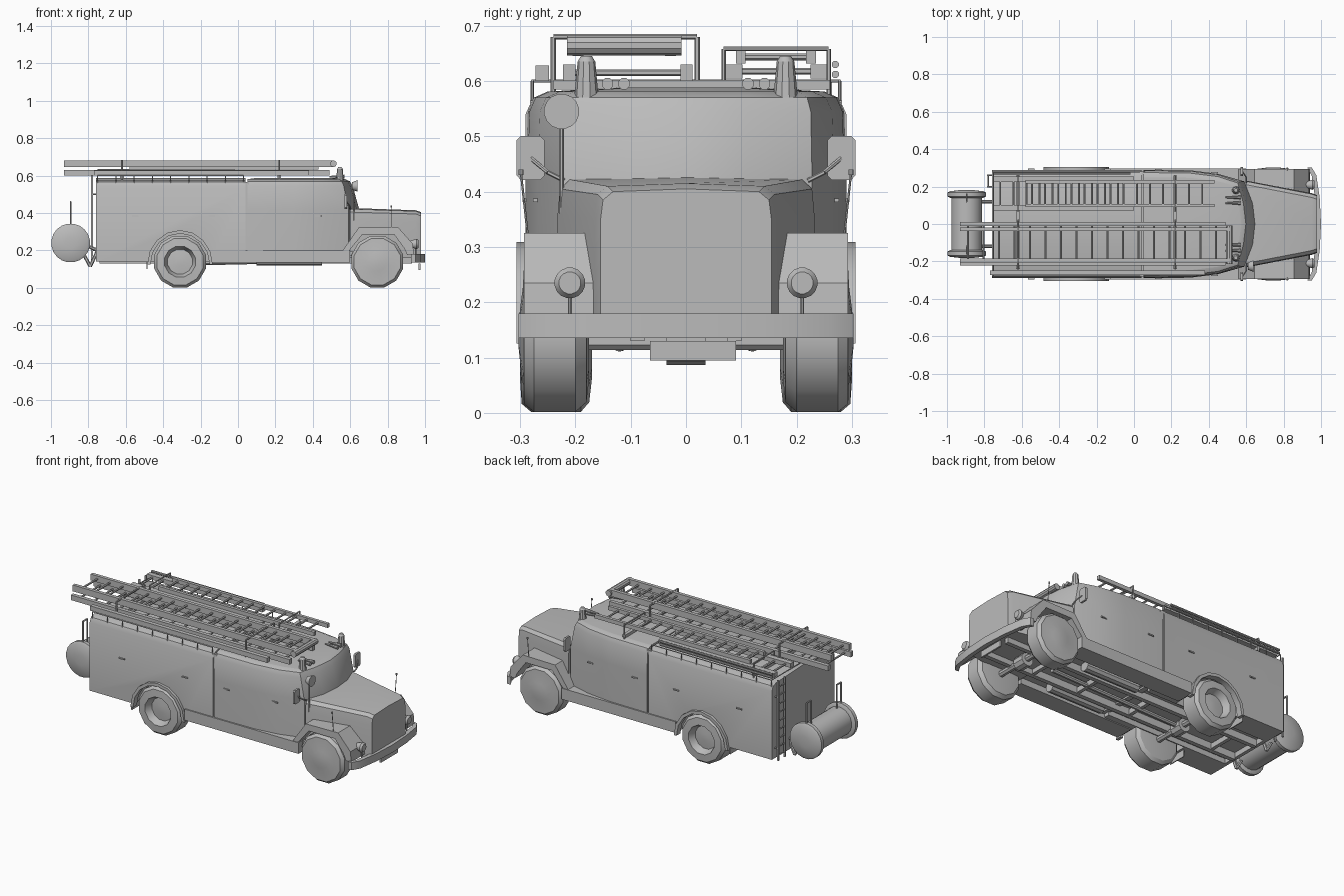
import bpy, bmesh, math
from mathutils import Vector

cube = bpy.data.objects.get("Cube")
if cube:
    bpy.data.objects.remove(cube, do_unlink=True)

grey = bpy.data.materials.new("plain grey")
grey.use_nodes = True
GREY = (0.5, 0.5, 0.5, 1)
grey.diffuse_color = GREY
grey.node_tree.nodes["Principled BSDF"].inputs["Base Color"].default_value = GREY
parts = []


def finish(name, bm):
    bmesh.ops.recalc_face_normals(bm, faces=bm.faces)
    mesh = bpy.data.meshes.new(name)
    bm.to_mesh(mesh)
    bm.free()
    mesh.materials.append(grey)
    ob = bpy.data.objects.new(name, mesh)
    bpy.context.collection.objects.link(ob)
    parts.append(ob)
    return ob


def loft(bm, rings, caps=True):
    """Skin a run of closed rings that have equal point counts."""
    rows = [[bm.verts.new(p) for p in r] for r in rings]
    n = len(rows[0])
    for a, b in zip(rows, rows[1:]):
        for i in range(n):
            j = (i + 1) % n
            bm.faces.new((a[i], a[j], b[j], b[i]))
    if caps:
        bm.faces.new(rows[0])
        bm.faces.new(rows[-1])


def box(bm, x0, x1, y0, y1, z0, z1):
    loft(bm, [[(x0, y0, z), (x1, y0, z), (x1, y1, z), (x0, y1, z)] for z in (z0, z1)])


def rod(bm, a, b, r, r2=None, n=8):
    """Round bar, or a cone, between two points."""
    a, b = Vector(a), Vector(b)
    turn = (b - a).to_track_quat('Z', 'Y')
    circle = [Vector((math.cos(t), math.sin(t), 0)) for t in
              (2 * math.pi * (i + 0.5) / n for i in range(n))]
    loft(bm, [[a + turn @ (c * r) for c in circle],
              [b + turn @ (c * (r if r2 is None else r2)) for c in circle]])


def path(bm, points, r):
    for a, b in zip(points, points[1:]):
        rod(bm, a, b, r, n=6)


def lathe(bm, x, z, profile, side=1, n=12):
    """Turn (y, radius) pairs around an axis along y."""
    loft(bm, [[(x + r * math.cos(t), side * y, z + r * math.sin(t)) for t in
               (2 * math.pi * (i + 0.5) / n for i in range(n))] for y, r in profile])


def mirrored(half):
    return half + [(-y, z) for y, z in reversed(half) if y]


def prism(bm, outline, y0, y1):
    loft(bm, [[(x, y, z) for x, z in outline] for y in (y0, y1)])


REAR, FRONT, AXLE = -0.31, 0.745, 0.14

# Equipment body with rounded shoulders and wheel wells
bm = bmesh.new()
section = mirrored([(0.29, 0.14), (0.29, 0.54), (0.278, 0.567), (0.25, 0.577), (0, 0.587)])
loft(bm, [[(x, y, z) for y, z in section] for x in (-0.76, 0.04)])
body = finish("equipment_body", bm)
bm = bmesh.new()
for s in (-1, 1):
    lathe(bm, REAR, AXLE, [(0.16, 0.165), (0.4, 0.165)], s, 16)
box(bm, -0.74, 0.2, -0.155, 0.155, 0.1, 0.17)
cutter = finish("wheel_well_cutter", bm)
parts.remove(cutter)
cutter.hide_render = True
cutter.display_type = 'WIRE'
cutter.hide_set(True)
cut = body.modifiers.new("wheel_wells", 'BOOLEAN')
cut.object, cut.operation, cut.solver = cutter, 'DIFFERENCE', 'EXACT'

# Crew cab, narrowing forward to a raked windscreen
bm = bmesh.new()
rings = []
for z, inset, rake in ((0.19, 0, 0), (0.42, 0, 0), (0.545, 0.004, 0.035),
                       (0.57, 0.015, 0.05), (0.581, 0.04, 0.075)):
    half = [(0.05, 0.29 - inset), (0.3, 0.287 - inset), (0.45, 0.268 - inset),
            (0.59 - rake * 0.7, 0.228 - inset * 0.6), (0.635 - rake, 0.11)]
    rings.append([(x, y, z) for x, y in half] + [(0.648 - rake, 0, z)] +
                 [(x, -y, z) for x, y in reversed(half)])
loft(bm, rings)
loft(bm, [[(x, y, z) for x, y, z in rings[-1]],
          [(x * 0.8 + 0.06, y * 0.5, 0.588) for x, y, z in rings[-1]]])
box(bm, 0.03, 0.06, -0.282, 0.282, 0.16, 0.565)
finish("crew_cab", bm)

# Hood, tapering toward the nose
bm = bmesh.new()
nose = [(0.6, (0.232, 0.228, 0.21), (0.36, 0.405, 0.422)),
        (0.95, (0.165, 0.16, 0.142), (0.35, 0.395, 0.41)),
        (0.978, (0.155, 0.15, 0.132), (0.345, 0.385, 0.4))]
rings = []
for x, w, h in nose:
    sec = mirrored([(w[0], 0.16), (w[0], h[0]), (w[1], h[1]), (w[2], h[2]), (0, h[2] + 0.005)])
    rings.append([(x, y, z) for y, z in sec])
loft(bm, rings)
finish("hood", bm)

# Front fenders and running boards
bm = bmesh.new()
arch = [(0.56, 0.2), (0.645, 0.322), (0.855, 0.325), (0.935, 0.235), (0.94, 0.175),
        (0.905, 0.175), (0.89, 0.21), (0.835, 0.285), (0.665, 0.285), (0.595, 0.2)]
for s in (-1, 1):
    prism(bm, arch, s * 0.165, s * 0.293)
finish("front_fenders", bm)
bm = bmesh.new()
for s in (-1, 1):
    box(bm, -0.14, 0.6, s * 0.19, s * 0.297, 0.135, 0.2)
finish("running_boards", bm)

# Rear wheel arch trims
bm = bmesh.new()
for s in (-1, 1):
    angles = [math.pi * i / 8 for i in range(9)]
    outline = [(REAR + r * math.cos(t), AXLE - 0.015 + r * math.sin(t) * 1.05)
               for r, seq in ((0.175, angles), (0.158, angles[::-1])) for t in seq]
    prism(bm, outline, s * 0.27, s * 0.306)
    box(bm, -0.49, -0.485, s * 0.18, s * 0.29, 0.1, 0.16)
finish("rear_arch_trims", bm)

# Wheels: domed at the front, dished at the rear
for s, side in ((1, "left"), (-1, "right")):
    bm = bmesh.new()
    lathe(bm, FRONT, AXLE, [(0.175, 0.08), (0.18, 0.125), (0.2, 0.143), (0.275, 0.143),
                            (0.293, 0.128), (0.295, 0.09), (0.3, 0.05), (0.303, 0.02)], s)
    finish("front_wheel_" + side, bm)
    bm = bmesh.new()
    lathe(bm, REAR, AXLE, [(0.17, 0.08), (0.175, 0.125), (0.19, 0.143), (0.28, 0.143),
                           (0.297, 0.128), (0.3, 0.085), (0.26, 0.068), (0.265, 0.02)], s)
    finish("rear_wheel_" + side, bm)

# Chassis rails, axles, drive shaft and floor
bm = bmesh.new()
for s in (-1, 1):
    box(bm, -0.74, 0.93, s * 0.075, s * 0.1, 0.13, 0.17)
    rod(bm, (0.1, s * 0.14, 0.15), (0.45, s * 0.14, 0.15), 0.03, n=10)
for x in (-0.6, -0.05, 0.3, 0.6):
    box(bm, x, x + 0.02, -0.08, 0.08, 0.135, 0.165)
for x in (REAR, FRONT):
    rod(bm, (x, -0.2, AXLE - 0.01), (x, 0.2, AXLE - 0.01), 0.018)
    rod(bm, (x, -0.035, 0.125), (x, 0.035, 0.125), 0.038, n=10)
rod(bm, (REAR, 0, 0.13), (0.55, 0, 0.15), 0.013)
box(bm, 0.06, 0.62, -0.26, 0.26, 0.17, 0.195)
finish("chassis", bm)

# Swept bumper, number plate and headlights
bm = bmesh.new()
sweep = [(0.303, 0.95), (0.26, 0.975), (0.14, 0.993), (0, 1.0)]
sweep += [(-y, x) for y, x in sweep[-2::-1]]
loft(bm, [[(x, y, 0.135), (x, y, 0.18), (x - 0.025, y, 0.18), (x - 0.025, y, 0.135)]
          for y, x in sweep])
box(bm, 0.965, 0.975, -0.065, 0.09, 0.095, 0.13)
finish("bumper", bm)
bm = bmesh.new()
for s in (-1, 1):
    rod(bm, (0.915, s * 0.21, 0.235), (0.955, s * 0.21, 0.235), 0.015, 0.028, n=16)
    rod(bm, (0.955, s * 0.21, 0.235), (0.966, s * 0.21, 0.235), 0.028, 0.02, n=16)
    rod(bm, (0.95, s * 0.21, 0.17), (0.95, s * 0.21, 0.22), 0.004)
finish("headlights", bm)

# Beacons, horns, mirrors, marker sticks and door handles
bm = bmesh.new()
for s in (-1, 1):
    rod(bm, (0.545, s * 0.18, 0.57), (0.545, s * 0.18, 0.635), 0.022, 0.016, n=10)
    rod(bm, (0.545, s * 0.18, 0.635), (0.545, s * 0.18, 0.645), 0.016, 0.01, n=10)
    for y in (0.112, 0.142):
        rod(bm, (0.49, s * y, 0.595), (0.57, s * y, 0.595), 0.004, 0.011)
finish("beacons_and_horns", bm)
bm = bmesh.new()
for s in (-1, 1):
    loft(bm, [[(x, s * (0.281 + a * 0.025), 0.461 + b * 0.04) for a, b in
               ((-1, -.8), (-.7, -1), (.7, -1), (1, -.8), (1, .8), (.7, 1), (-.7, 1), (-1, .8))]
              for x in (0.57, 0.582)])
    path(bm, [(0.6, s * 0.22, 0.42), (0.6, s * 0.25, 0.435), (0.58, s * 0.28, 0.46)], 0.004)
    path(bm, [(0.82, s * 0.285, 0.31), (0.82, s * 0.298, 0.43)], 0.002)
    rod(bm, (0.82, s * 0.298, 0.43), (0.82, s * 0.298, 0.44), 0.005)
finish("mirrors_and_markers", bm)
bm = bmesh.new()
for s in (-1, 1):
    for x, y in ((-0.55, 0.292), (-0.14, 0.292), (0.13, 0.291), (0.43, 0.273)):
        box(bm, x - 0.018, x + 0.018, s * (y - 0.01), s * (y + 0.004), 0.381, 0.388)
finish("door_handles", bm)
bm = bmesh.new()
rod(bm, (0.61, -0.225, 0.545), (0.64, -0.225, 0.545), 0.02, 0.032, n=16)
path(bm, [(0.62, -0.225, 0.36), (0.62, -0.225, 0.54)], 0.004)
finish("searchlight", bm)

# Roof railing
bm = bmesh.new()
for s in (-1, 1):
    path(bm, [(-0.75, s * 0.278, 0.6), (0.03, s * 0.278, 0.6)], 0.003)
    for i in range(9):
        path(bm, [(-0.75 + i * 0.0975, s * 0.278, 0.56), (-0.75 + i * 0.0975, s * 0.278, 0.6)], 0.003)
path(bm, [(-0.75, -0.278, 0.6), (-0.75, 0.278, 0.6)], 0.003)
finish("roof_railing", bm)


def ladder(name, x0, x1, y0, y1, z0, z1, width, step):
    bm = bmesh.new()
    for y in (y0, y1 - width):
        box(bm, x0, x1, y, y + width, z0, z1)
    for i in range(int((x1 - x0) / step)):
        x = x0 + step * (i + 0.5)
        rod(bm, (x, y0 + width / 2, (z0 + z1) / 2), (x, y1 - width / 2, (z0 + z1) / 2), 0.006, n=6)
    return finish(name, bm)


# Stacked extension ladder and two shorter ladders on the roof
ladder("main_ladder_upper", -0.93, 0.51, -0.205, -0.018, 0.645, 0.682, 0.02, 0.083)
ladder("main_ladder_lower", -0.93, 0.49, -0.222, 0.012, 0.6, 0.63, 0.022, 0.083)
ladder("short_ladder_rear", -0.75, 0.0, 0.072, 0.255, 0.605, 0.63, 0.03, 0.07)
ladder("short_ladder_front", -0.58, 0.43, 0.09, 0.235, 0.632, 0.655, 0.018, 0.07)
bm = bmesh.new()
for x in (-0.62, 0.22):
    path(bm, [(x, -0.24, 0.575), (x, -0.24, 0.68), (x, 0.02, 0.68), (x, 0.02, 0.575)], 0.005)
    path(bm, [(x, 0.068, 0.58), (x, 0.068, 0.658), (x, 0.258, 0.658), (x, 0.258, 0.57)], 0.004)
    box(bm, x - 0.01, x + 0.01, -0.24, 0.26, 0.585, 0.602)
rod(bm, (0.51, -0.215, 0.664), (0.51, -0.008, 0.664), 0.018, n=10)
finish("ladder_brackets", bm)
bm = bmesh.new()
box(bm, -0.77, 0.38, -0.272, -0.248, 0.6, 0.628)
for z in (0.612, 0.63):
    rod(bm, (-0.75, 0.27, z), (-0.02, 0.27, z), 0.007)
finish("roof_poles", bm)

# Rear climbing ladder and hanging struts
bm = bmesh.new()
for y in (0.2, 0.26):
    box(bm, -0.785, -0.775, y - 0.004, y + 0.004, 0.13, 0.6)
for i in range(9):
    rod(bm, (-0.78, 0.2, 0.16 + i * 0.05), (-0.78, 0.26, 0.16 + i * 0.05), 0.004, n=6)
for z in (0.2, 0.5):
    for y in (0.2, 0.26):
        rod(bm, (-0.78, y, z), (-0.755, y, z), 0.004)
finish("rear_ladder", bm)

# Hose reel with flanges, handle and mounting brackets
bm = bmesh.new()
lathe(bm, -0.895, 0.24, [(-0.14, 0.083), (0.14, 0.083)], 1, 20)
for s in (-1, 1):
    lathe(bm, -0.895, 0.24, [(0.14, 0.09), (0.147, 0.104), (0.168, 0.104), (0.175, 0.092),
                             (0.182, 0.03)], s, 20)
finish("hose_reel", bm)
bm = bmesh.new()
path(bm, [(-0.895, -0.16, 0.33), (-0.895, -0.16, 0.46), (-0.895, -0.12, 0.46),
          (-0.895, -0.12, 0.31)], 0.005)
path(bm, [(-0.895, 0.16, 0.33), (-0.895, 0.16, 0.46), (-0.895, 0.12, 0.46),
          (-0.895, 0.12, 0.31)], 0.005)
for s in (-1, 1):
    path(bm, [(-0.82, s * 0.12, 0.17), (-0.79, s * 0.12, 0.115), (-0.755, s * 0.12, 0.19)], 0.009)
    rod(bm, (-0.84, s * 0.12, 0.24), (-0.75, s * 0.12, 0.2), 0.01)
finish("reel_mount", bm)

# Smooth rounded surfaces while keeping hard edges
for ob in bpy.context.selected_objects:
    ob.select_set(False)
for ob in parts:
    ob.select_set(True)
bpy.context.view_layer.objects.active = parts[0]
bpy.ops.object.shade_smooth_by_angle(angle=math.radians(32))
